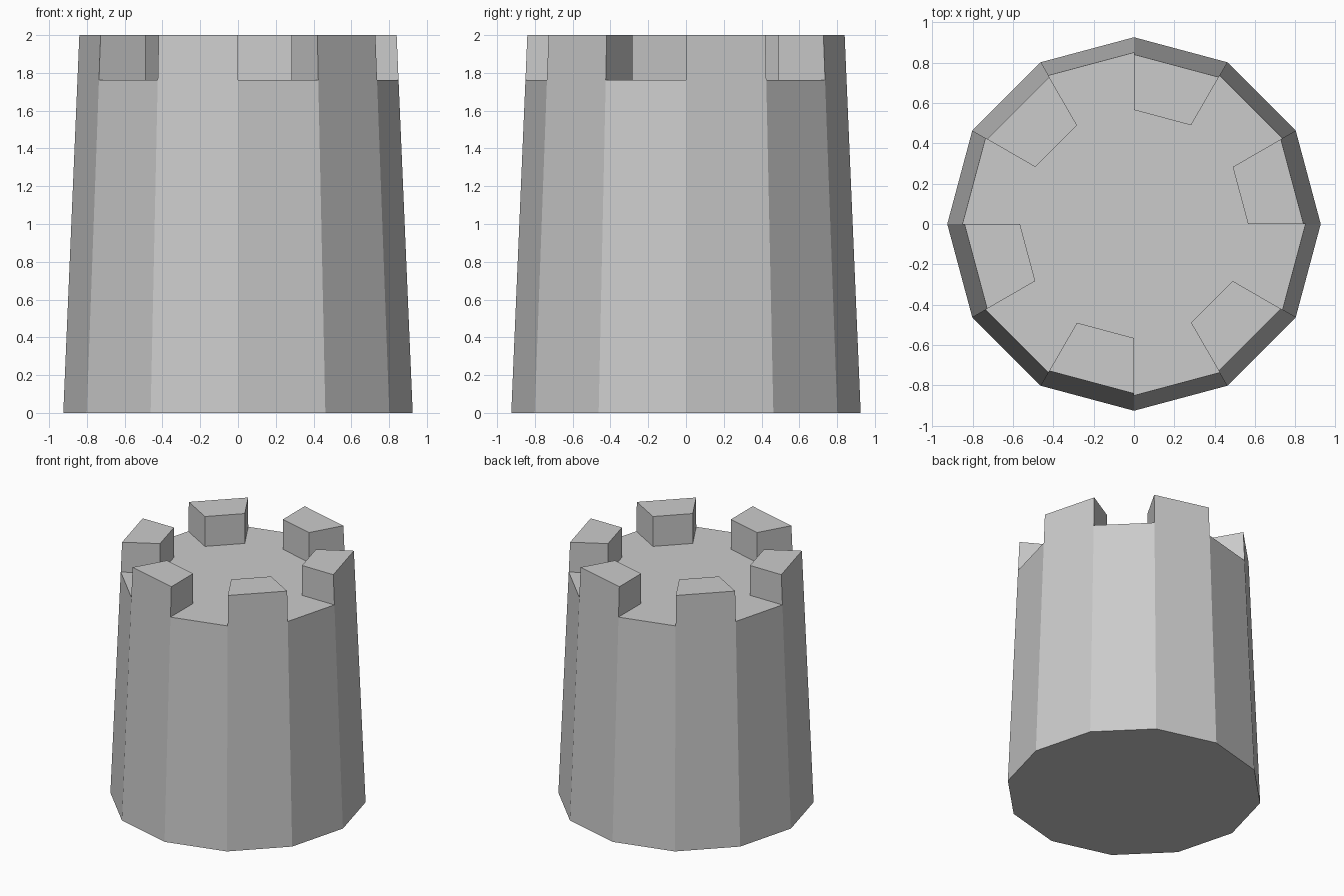
import bpy, bmesh, math

if "Cube" in bpy.data.objects:
    bpy.data.objects.remove(bpy.data.objects["Cube"])

SIDES = 12
R_BASE, R_FLOOR, R_TOP, R_INNER = 0.925, 0.85, 0.84, 0.565
Z_FLOOR, Z_TOP = 1.762, 2.0

bm = bmesh.new()


def ring(r, z):
    step = 2 * math.pi / SIDES
    return [bm.verts.new((r * math.cos(i * step), r * math.sin(i * step), z))
            for i in range(SIDES)]


# Tapered twelve-sided body with a flat floor on top
base = ring(R_BASE, 0)
outer = ring(R_FLOOR, Z_FLOOR)
inner = ring(R_INNER, Z_FLOOR)
bm.faces.new(base[::-1])
bm.faces.new(inner)
rim = []
for i in range(SIDES):
    j = (i + 1) % SIDES
    bm.faces.new((base[i], base[j], outer[j], outer[i]))
    rim.append(bm.faces.new((outer[i], outer[j], inner[j], inner[i])))

# Battlements: raise every second rim sector, the outer side keeps the taper
for face in rim[::2]:
    top = bmesh.ops.extrude_discrete_faces(bm, faces=[face])["faces"][0]
    for v in top.verts:
        v.co.z = Z_TOP
        if v.co.xy.length > 0.7:
            v.co.x *= R_TOP / R_FLOOR
            v.co.y *= R_TOP / R_FLOOR

bmesh.ops.remove_doubles(bm, verts=bm.verts, dist=1e-5)
bmesh.ops.recalc_face_normals(bm, faces=bm.faces)
mesh = bpy.data.meshes.new("tower")
bm.to_mesh(mesh)
bm.free()
bpy.context.collection.objects.link(bpy.data.objects.new("tower", mesh))
